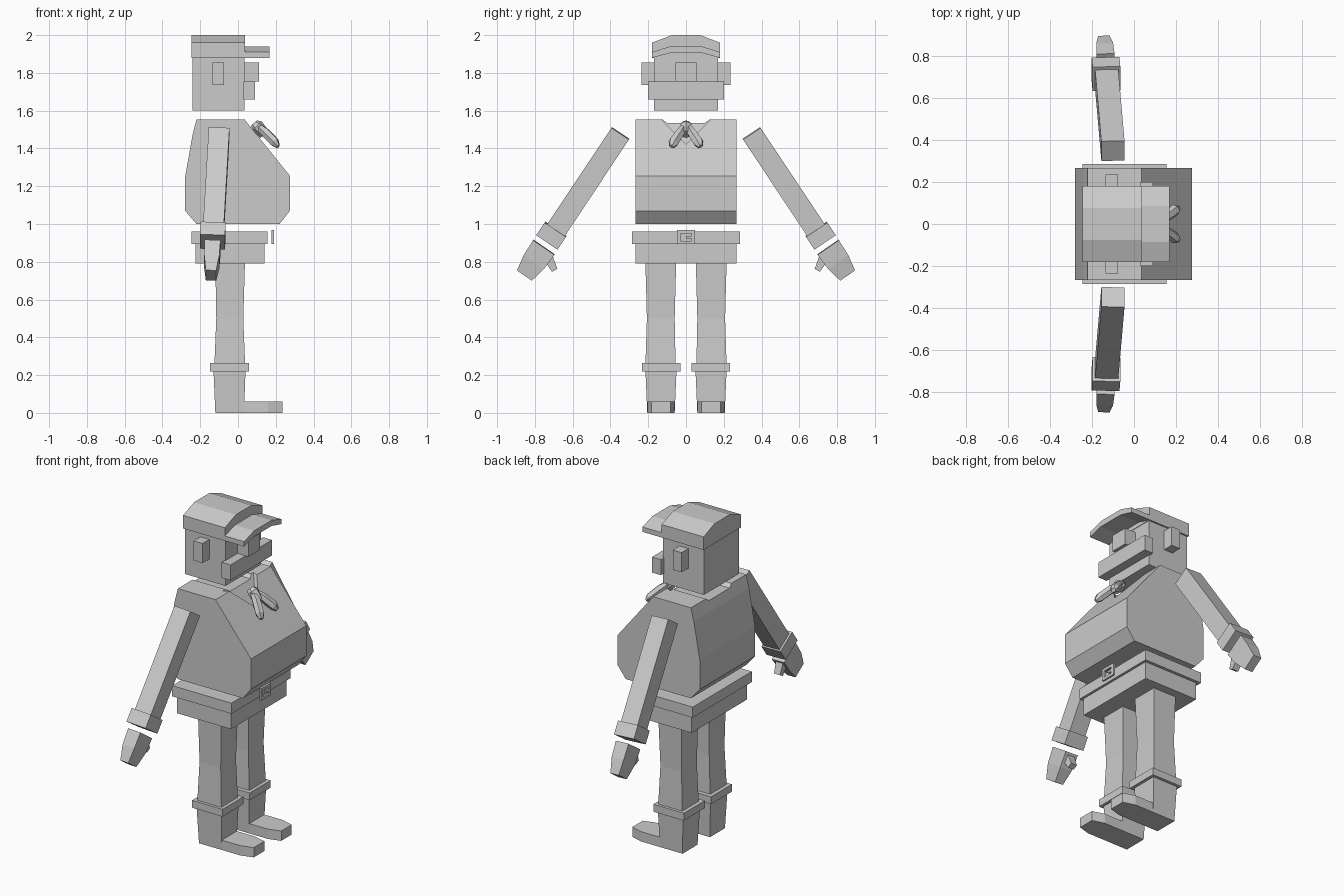
import bpy, bmesh, math
from mathutils import Vector


def loft(name, rings, mirror=False):
    """Skin equal-sized point rings and cap both ends."""
    bm = bmesh.new()
    vs = [[bm.verts.new(p) for p in r] for r in rings]
    n = len(vs[0])
    for a, b in zip(vs, vs[1:]):
        for i in range(n):
            j = (i + 1) % n
            bm.faces.new((a[i], a[j], b[j], b[i]))
    bm.faces.new(vs[0])
    bm.faces.new(vs[-1])
    bmesh.ops.recalc_face_normals(bm, faces=bm.faces)
    me = bpy.data.meshes.new(name)
    bm.to_mesh(me)
    bm.free()
    ob = bpy.data.objects.new(name, me)
    bpy.context.collection.objects.link(ob)
    if mirror:
        m = ob.modifiers.new("mirror", 'MIRROR')
        m.use_axis = (False, True, False)
        m.use_mirror_merge = False
    return ob


def rect(x0, x1, y0, y1, z):
    return [(x0, y0, z), (x1, y0, z), (x1, y1, z), (x0, y1, z)]


def box(name, x0, x1, y0, y1, z0, z1, mirror=False):
    return loft(name, [rect(x0, x1, y0, y1, z) for z in (z0, z1)], mirror)


def extrude_x(name, pts, x0, x1):
    return loft(name, [[(x, y, z) for y, z in pts] for x in (x0, x1)])


def bar(name, stations, sides=4, mirror=True):
    """Tapered bar along (centre, width, thickness) stations; thickness runs in x."""
    d = (Vector(stations[-1][0]) - Vector(stations[0][0])).normalized()
    w = d.cross(Vector((1, 0, 0))).normalized()
    t = d.cross(w).normalized()
    rings = []
    for c, wide, thick in stations:
        k = 0.5 / math.cos(math.pi / sides)
        ang = [math.tau * (i + 0.5) / sides for i in range(sides)]
        rings.append([Vector(c) + w * wide * k * math.cos(a) + t * thick * k * math.sin(a)
                      for a in ang])
    return loft(name, rings, mirror)


def cut(ob, cutter):
    cutter.hide_render = True
    cutter.display_type = 'WIRE'
    m = ob.modifiers.new("cut", 'BOOLEAN')
    m.operation = 'DIFFERENCE'
    m.object = cutter
    m.solver = 'EXACT'
    bpy.context.view_layer.objects.active = ob
    bpy.ops.object.modifier_apply(modifier=m.name)
    bpy.data.objects.remove(cutter)


# Head and face
box("head", -0.24, 0.035, -0.17, 0.17, 1.60, 1.90)
box("ear", -0.135, -0.075, 0.165, 0.235, 1.735, 1.855, True)
box("nose", 0.03, 0.11, -0.055, 0.055, 1.755, 1.855)
box("moustache", 0.03, 0.09, -0.20, 0.20, 1.66, 1.755)

# Cap crown and arched brim
extrude_x("cap_crown", [(-0.18, 1.88), (0.18, 1.88), (0.18, 1.96), (0.075, 2.0),
                        (-0.075, 2.0), (-0.18, 1.96)], -0.245, 0.038)
extrude_x("cap_brim", [(-0.18, 1.88), (-0.085, 1.905), (0.085, 1.905), (0.18, 1.88),
                       (0.18, 1.91), (0.085, 1.94), (-0.085, 1.94), (-0.18, 1.91)], 0.03, 0.168)

# Barrel torso from a side profile, with neck recess and V collar
side = [(-0.22, 1.553), (0.035, 1.553), (0.275, 1.255), (0.275, 1.07),
        (0.22, 1.0), (-0.22, 1.0), (-0.28, 1.07), (-0.28, 1.25), (-0.24, 1.475)]
torso = loft("torso", [[(x, y, z) for x, z in side] for y in (-0.267, 0.267)])
cut(torso, extrude_x("neck_cutter", [(-0.14, 1.565), (-0.10, 1.535), (0.10, 1.535),
                                     (0.14, 1.565)], -0.35, 0.1))
nrm = Vector((0.776, 0, 0.631)) * 0.025
tri = [Vector(p) for p in ((0.019, -0.15, 1.57), (0.14, 0, 1.42), (0.019, 0.15, 1.57))]
cut(torso, loft("collar_cutter", [[p - nrm for p in tri], [p + nrm * 2 for p in tri]]))

# Neckerchief: knot and two tails
bar("neckerchief_knot", [((0.085, 0, 1.535), 0.035, 0.035), ((0.10, 0, 1.52), 0.06, 0.06),
                         ((0.14, 0, 1.475), 0.05, 0.05)], 6, False)
bar("neckerchief_tail", [((0.11, 0.012, 1.515), 0.03, 0.03), ((0.145, 0.03, 1.485), 0.045, 0.045),
                         ((0.195, 0.066, 1.432), 0.05, 0.045),
                         ((0.212, 0.076, 1.41), 0.025, 0.02)], 6)

# Belt, trousers and buckle
box("belt", -0.245, 0.155, -0.285, 0.285, 0.895, 0.96)
box("trouser_seat", -0.225, 0.14, -0.267, 0.267, 0.79, 0.895)
buckle = box("buckle", 0.178, 0.19, -0.048, 0.048, 0.893, 0.967)
cut(buckle, box("buckle_cutter", 0.1, 0.3, -0.03, 0.03, 0.91, 0.95))
box("buckle_prong", 0.178, 0.19, 0.0, 0.035, 0.922, 0.936)

# Arms, cuffs, hands and thumbs
bar("arm", [((-0.10, 0.347, 1.48), 0.112, 0.11), ((-0.13, 0.69, 0.965), 0.112, 0.11)])
bar("sleeve_cuff", [((-0.131, 0.69, 0.972), 0.137, 0.132), ((-0.135, 0.735, 0.905), 0.137, 0.132)])
bar("hand", [((-0.135, 0.752, 0.877), 0.137, 0.085), ((-0.139, 0.805, 0.80), 0.13, 0.08),
             ((-0.143, 0.855, 0.728), 0.095, 0.055)])
bar("thumb", [((-0.138, 0.735, 0.83), 0.055, 0.05), ((-0.138, 0.695, 0.755), 0.032, 0.04)])

# Legs, boot cuffs and boots
loft("leg", [rect(-0.12, 0.037, 0.052, 0.215, 0.80), rect(-0.115, 0.028, 0.06, 0.207, 0.50),
             rect(-0.125, 0.038, 0.055, 0.215, 0.25)], True)
box("boot_cuff", -0.148, 0.058, 0.03, 0.232, 0.22, 0.265, True)
loft("boot_shaft", [rect(-0.13, 0.04, 0.05, 0.215, 0.23),
                    rect(-0.12, 0.032, 0.06, 0.205, 0.0)], True)
toe = [(-0.12, 0.06), (0.16, 0.06), (0.235, 0.082), (0.235, 0.183), (0.16, 0.205), (-0.12, 0.205)]
loft("boot_foot", [[(x, y, z) for x, y in toe] for z in (0, 0.06)], True)
